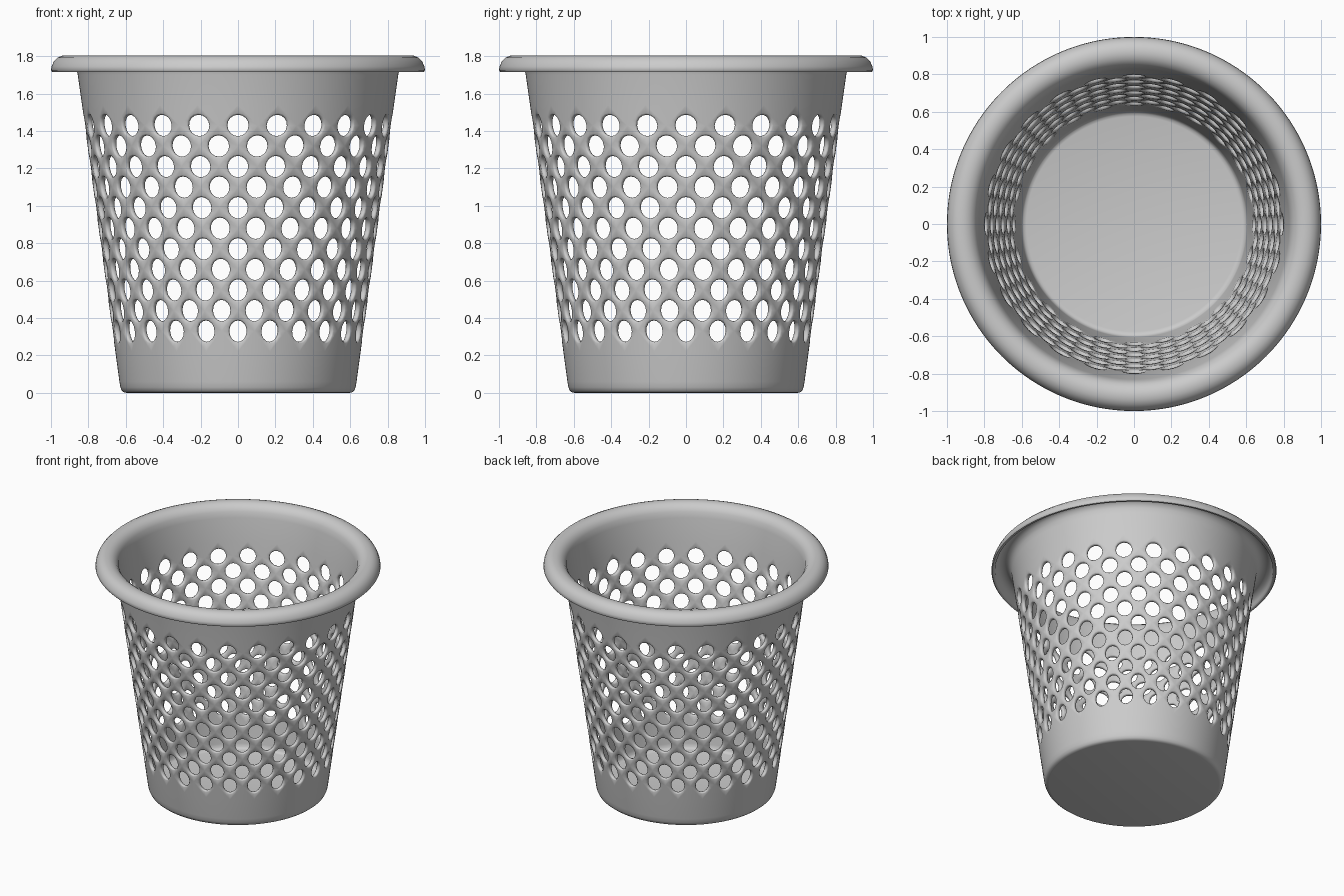
import bpy, bmesh
from math import sin, cos, pi, radians

if "Cube" in bpy.data.objects:
    bpy.data.objects.remove(bpy.data.objects["Cube"])

N, ROWS = 24, 11            # holes per row, rows
DZ, Z0 = 0.11, 0.33         # row spacing, lowest row height
HALF = 180 / N              # half the hole pitch in degrees
T = 0.03                    # wall thickness
SEG = N * 8

bm = bmesh.new()
cache = {}


def vert(deg, r, z):
    a = radians(deg)
    p = (r * cos(a), r * sin(a), z)
    key = tuple(int(round(c * 20000)) for c in p)
    if key not in cache:
        cache[key] = bm.verts.new(p)
    return cache[key]


def wall_r(z):
    return 0.626 + 0.135 * z


def wall(deg, z, depth):
    return vert(deg, wall_r(z) - depth, z)


def face(*vs):
    vs = list(dict.fromkeys(vs))
    if len(vs) >= 3 and not bm.faces.get(vs):
        bm.faces.new(vs)


def tri_wave(k):
    return 1 - abs((k + 8) % 16 - 8) / 4


# perforated band: diamond cells, each with a rounded oval hole
# (scale of hole, depth); scale None is the diamond outline
rings = [(None, 0), (1.15, 0), (1.04, 0.15 * T), (1.0, 0.4 * T),
         (1.0, 0.6 * T), (1.04, 0.85 * T), (1.15, T), (None, T)]
for row in range(ROWS):
    for i in range(N):
        c, z = (2 * i + row % 2) * HALF, Z0 + row * DZ
        loops = []
        for s, d in rings:
            loop = []
            for k in range(16):
                if s is None:
                    u, v = tri_wave(k), tri_wave(k - 4)
                else:
                    u, v = 0.54 * s * cos(k * pi / 8), 0.52 * s * sin(k * pi / 8)
                loop.append(wall(c + u * HALF, z + v * DZ, d))
            loops.append(loop)
        for a, b in zip(loops, loops[1:]):
            for k in range(16):
                n = (k + 1) % 16
                face(a[k], a[n], b[n], b[k])

# solid triangles closing the zigzag above and below the band
z_top, z_bot = Z0 + ROWS * DZ, Z0 - DZ
for edge, sign in ((z_top, -1), (z_bot, 1)):
    for d in (0, T):
        for j in range(SEG):
            pts = []
            for m in (j, j + 1):
                zz = edge + sign * DZ * (1 - abs(m % 8 - 4) / 4)
                pts.append((m * 360 / SEG, zz))
            (a0, za), (a1, zb) = pts
            face(wall(a0, za, d), wall(a1, zb, d), wall(a1, edge, d), wall(a0, edge, d))


def revolve(profile):
    for (r0, h0), (r1, h1) in zip(profile, profile[1:]):
        for j in range(SEG):
            a, b = j * 360 / SEG, (j + 1) * 360 / SEG
            face(vert(a, r0, h0), vert(b, r0, h0), vert(b, r1, h1), vert(a, r1, h1))


def disc(r, z):
    face(*[vert(j * 360 / SEG, r, z) for j in range(SEG)])


# upper wall and rolled-over rim, outside to inside
revolve([(wall_r(z_top), z_top), (0.857, 1.70), (0.863, 1.735), (0.88, 1.765),
         (0.905, 1.777), (0.935, 1.775), (0.957, 1.76), (0.97, 1.74), (0.974, 1.722),
         (0.98, 1.717), (0.994, 1.717), (1.0, 1.725), (0.997, 1.745), (0.985, 1.772),
         (0.965, 1.792), (0.94, 1.803), (0.91, 1.805), (0.882, 1.798), (0.857, 1.78),
         (0.84, 1.753), (0.83, 1.71), (wall_r(z_top) - T, z_top)])

# lower wall and base
revolve([(wall_r(z_bot), z_bot), (0.634, 0.06), (0.629, 0.03), (0.621, 0.012),
         (0.61, 0.003), (0.595, 0)])
disc(0.595, 0)

# inside lower wall and floor
revolve([(wall_r(z_bot) - T, z_bot), (0.606, 0.07), (0.601, 0.045), (0.59, 0.034), (0.575, 0.03)])
disc(0.575, 0.03)

bmesh.ops.recalc_face_normals(bm, faces=bm.faces[:])
mesh = bpy.data.meshes.new("waste_basket")
bm.to_mesh(mesh)
bm.free()
basket = bpy.data.objects.new("waste_basket", mesh)
bpy.context.collection.objects.link(basket)
bpy.context.view_layer.objects.active = basket
basket.select_set(True)
bpy.ops.object.shade_smooth_by_angle(angle=radians(50))
